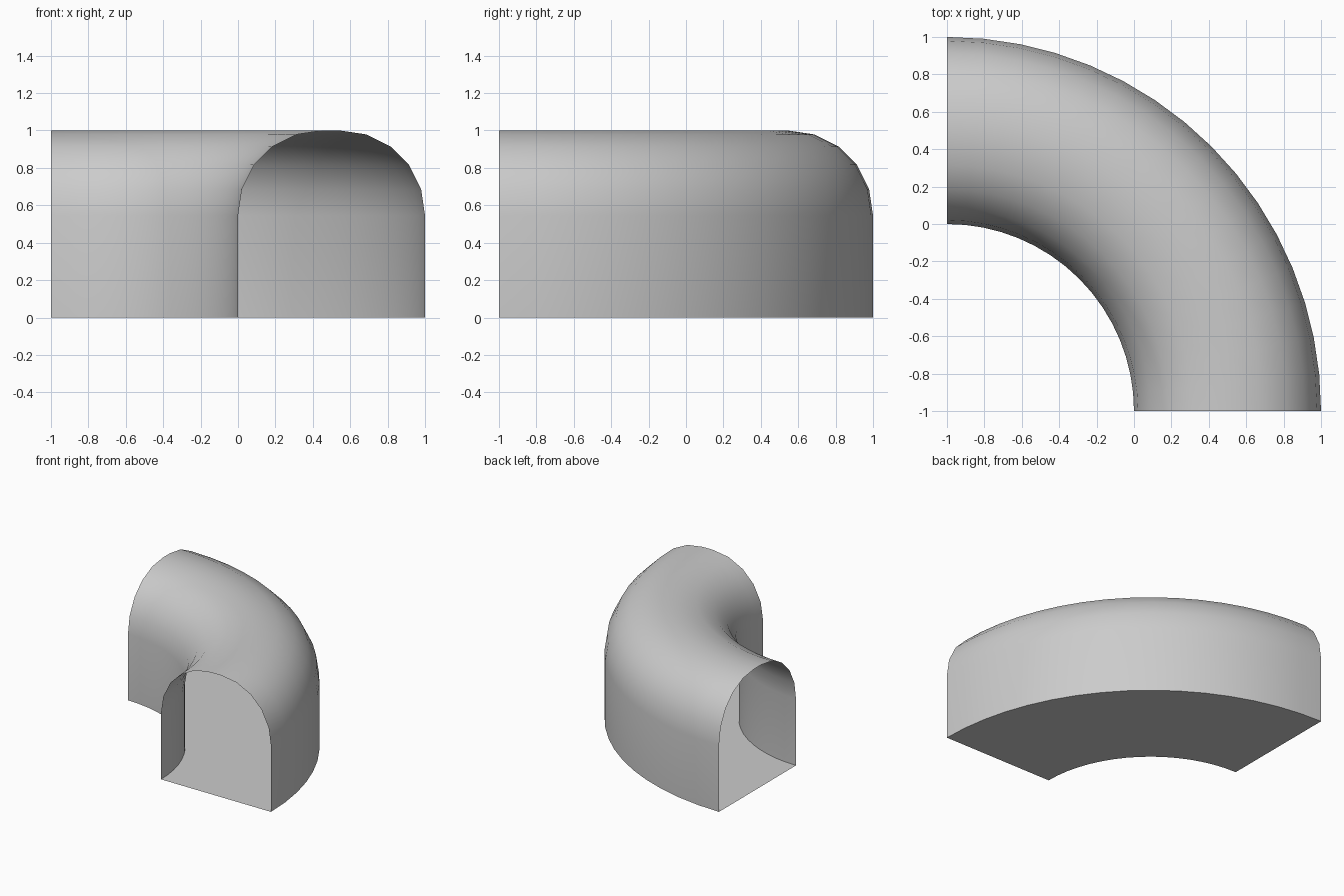
import bpy
import bmesh
import math

if "Cube" in bpy.data.objects:
    bpy.data.objects.remove(bpy.data.objects["Cube"])

STEPS = 16                 # segments along the quarter turn
CENTRE = (-1.0, -1.0)      # axis of the bend

grey = bpy.data.materials.new("light grey")
grey.diffuse_color = (0.6, 0.6, 0.6, 1.0)
grey.use_nodes = True
grey.node_tree.nodes["Principled BSDF"].inputs["Base Color"].default_value = grey.diffuse_color


def sweep(name, profile):
    """Sweep an open (radius, height) profile through 90 degrees about the bend axis."""
    bm = bmesh.new()
    rings = []
    for i in range(STEPS + 1):
        a = math.radians(90) * i / STEPS
        rings.append([bm.verts.new((CENTRE[0] + r * math.cos(a),
                                    CENTRE[1] + r * math.sin(a), z))
                      for r, z in profile])
    for a, b in zip(rings, rings[1:]):
        for j in range(len(profile) - 1):
            bm.faces.new((a[j], b[j], b[j + 1], a[j + 1]))
    mesh = bpy.data.meshes.new(name)
    bm.to_mesh(mesh)
    bm.free()
    mesh.materials.append(grey)
    obj = bpy.data.objects.new(name, mesh)
    bpy.context.collection.objects.link(obj)
    bpy.ops.object.select_all(action='DESELECT')
    obj.select_set(True)
    bpy.context.view_layer.objects.active = obj
    bpy.ops.object.shade_smooth_by_angle(angle=math.radians(35))
    return obj


# Half of the arch from the outer wall to the crown, then mirrored
half = [(0.5, 0.0), (0.5, 0.545), (0.479, 0.686), (0.414, 0.817),
        (0.317, 0.914), (0.186, 0.979), (0.045, 1.0)]
arch = [(1.5 + x, z) for x, z in half] + [(1.5 - x, z) for x, z in reversed(half)]

# Walls and vaulted roof, both ends open
sweep("tunnel_shell", list(reversed(arch))[::-1])

# Flat floor
sweep("tunnel_floor", [(1.0, 0.0), (2.0, 0.0)])
